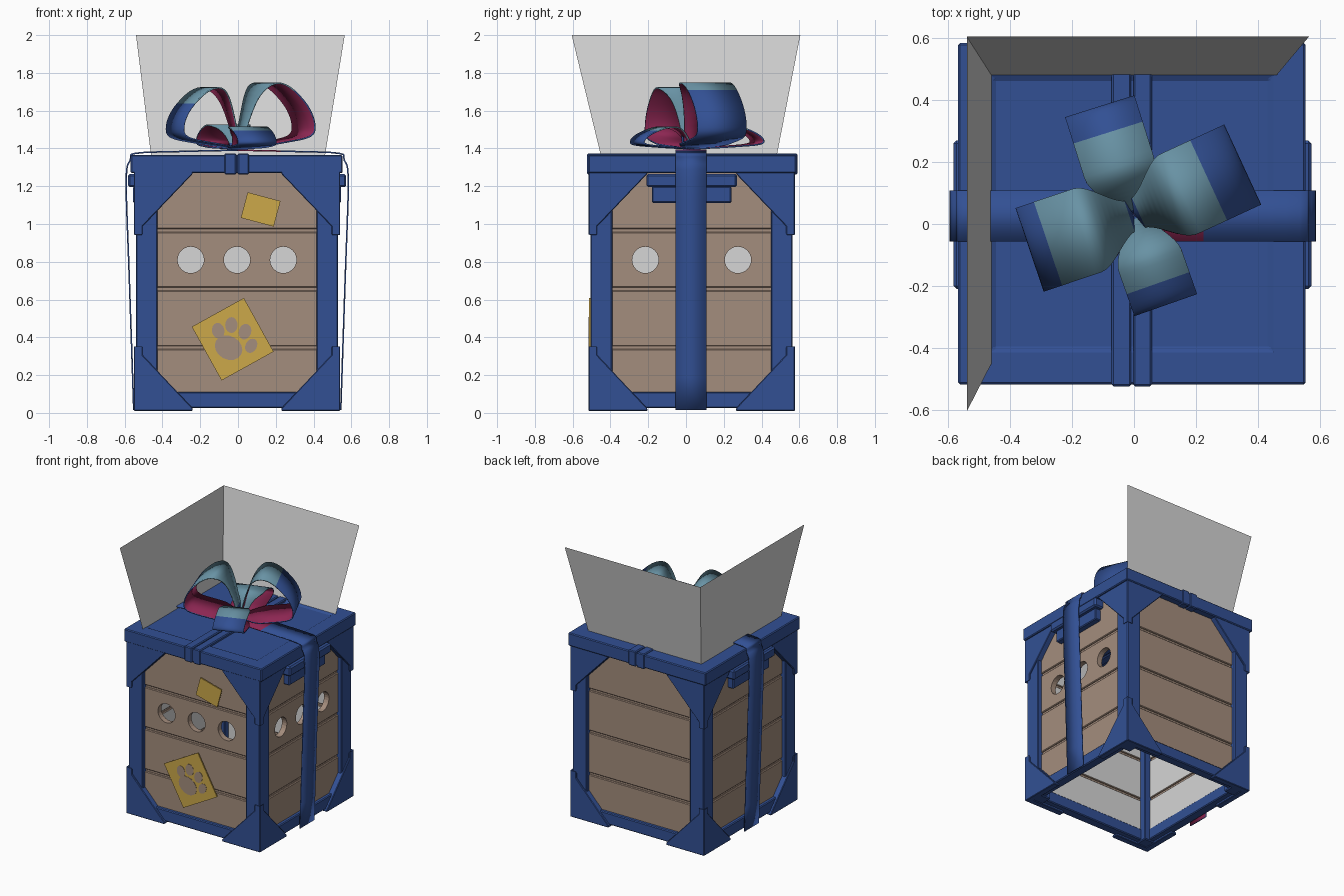
import bpy, bmesh, math
from mathutils import Matrix, Vector

if "Cube" in bpy.data.objects:
    bpy.data.objects.remove(bpy.data.objects["Cube"])

CX, CY, H = -0.005, 0.03, 0.535


def mat(name, r, g, b):
    m = bpy.data.materials.new(name)
    lin = lambda c: ((c / 255 + 0.055) / 1.055) ** 2.4
    m.diffuse_color = (lin(r), lin(g), lin(b), 1)
    m.use_nodes = True
    m.node_tree.nodes["Principled BSDF"].inputs["Base Color"].default_value = m.diffuse_color
    return m


BLUE = mat("navy blue", 50, 80, 148)
WOOD = mat("brown wood", 164, 141, 125)
GREY = mat("pale grey", 214, 214, 214)
GOLD = mat("gold paper", 204, 168, 74)
TEAL = mat("dusty teal", 104, 146, 164)
CRIMSON = mat("crimson lining", 140, 38, 82)
CENTRE = Matrix.Translation((CX, CY, 0))
SIDES = {n: CENTRE @ Matrix.Rotation(i * math.pi / 2, 4, 'Z')
         for i, n in enumerate(("front", "right", "back", "left"))}


def finish(name, bm, mats, xf=Matrix(), bevel=0, recalc=True):
    if recalc:
        bmesh.ops.recalc_face_normals(bm, faces=bm.faces)
    me = bpy.data.meshes.new(name)
    bm.to_mesh(me)
    bm.free()
    ob = bpy.data.objects.new(name, me)
    bpy.context.collection.objects.link(ob)
    ob.matrix_world = xf
    for m in mats:
        me.materials.append(m)
    if bevel:
        b = ob.modifiers.new("bevel", 'BEVEL')
        b.width, b.segments, b.limit_method = bevel, 1, 'ANGLE'
    return ob


def box_bm(x0, x1, y0, y1, z0, z1):
    bm = bmesh.new()
    size = Matrix.Diagonal((x1 - x0, y1 - y0, z1 - z0, 1))
    mid = Matrix.Translation(((x0 + x1) / 2, (y0 + y1) / 2, (z0 + z1) / 2))
    bmesh.ops.create_cube(bm, size=1, matrix=mid @ size)
    return bm


def box(name, m, *dims, xf=Matrix(), bevel=0.006):
    return finish(name, box_bm(*dims), [m], xf, bevel)


def plate(name, m, pts, y0, y1, xf=Matrix(), bevel=0):
    """Outline in x, z extruded along y."""
    bm = bmesh.new()
    f = bm.faces.new([bm.verts.new((x, y0, z)) for x, z in pts])
    r = bmesh.ops.extrude_face_region(bm, geom=[f])
    bmesh.ops.translate(bm, vec=(0, y1 - y0, 0),
                        verts=[v for v in r["geom"] if isinstance(v, bmesh.types.BMVert)])
    return finish(name, bm, [m], xf, bevel)


def curve(pts, n=4):
    """Smooth path through the points."""
    p = [Vector(q) for q in pts]
    p = [2 * p[0] - p[1]] + p + [2 * p[-1] - p[-2]]
    out = []
    for a, b, c, d in zip(p, p[1:], p[2:], p[3:]):
        for k in range(n):
            t = k / n
            out.append(0.5 * (2 * b + (c - a) * t + (2 * a - 5 * b + 4 * c - d) * t * t
                              + (3 * b - a - 3 * c + d) * t ** 3))
    return out + [p[-2]]


# Crate sides: boards, posts, rails and corner gussets
BOARDS = [(0.05, 0.337), (0.353, 0.647), (0.663, 0.957), (0.973, 1.28)]
for side, xf in SIDES.items():
    cutter = None
    if side in ("front", "right"):
        bm = bmesh.new()
        for u in (-0.245, 0, 0.245):
            bmesh.ops.create_cone(bm, cap_ends=True, segments=24, radius1=0.07, radius2=0.07, depth=0.3,
                                  matrix=Matrix.Translation((u, -0.48, 0.81)) @ Matrix.Rotation(math.pi / 2, 4, 'X'))
        cutter = finish(side + "_hole_cutter", bm, [WOOD], xf)
        cutter.hide_render = True
        cutter.hide_viewport = True
    for i, (z0, z1) in enumerate(BOARDS):
        bm = box_bm(-0.455, 0.455, -0.505, -0.465, z0, z1)
        for f in bm.faces:
            f.material_index = int(f.normal.y > 0.5)      # pale inside
        ob = finish(f"{side}_board_{i + 1}", bm, [WOOD, GREY], xf, 0.005)
        if i == 2 and cutter:
            b = ob.modifiers.new("holes", 'BOOLEAN')
            b.object, b.operation, b.solver = cutter, 'DIFFERENCE', 'EXACT'
        if i:
            box(f"{side}_groove_{i}", WOOD, -0.455, 0.455, -0.495, -0.475, z0 - 0.03, z0 + 0.01, xf=xf, bevel=0)
    box(side + "_post", BLUE, -H, -0.42, -H, -0.42, 0.015, 1.28, xf=xf)
    box(side + "_bottom_rail", BLUE, -0.43, 0.43, -0.53, -0.46, 0.025, 0.11, xf=xf)
    for s, n in ((-1, "left"), (1, "right")):
        low = [(0.546, 0.01), (0.235, 0.01), (0.235, 0.025), (0.546, 0.355)]
        high = [(0.546, 0.94), (0.235, 1.265), (0.235, 1.28), (0.546, 1.28)]
        for part, pts in (("lower", low), ("upper", high)):
            plate(f"{side}_{part}_gusset_{n}", BLUE, [(s * x, z) for x, z in pts], -0.546, -0.5, xf, 0.004)

# Lid with recessed panel, centre rails and side latches
bm = box_bm(-0.568, 0.554, -0.518, 0.584, 1.27, 1.365)
top = [f for f in bm.faces if f.normal.z > 0.9]
bmesh.ops.inset_region(bm, faces=top, thickness=0.155)
bmesh.ops.inset_region(bm, faces=top, thickness=0.01, depth=-0.01)
finish("lid", bm, [BLUE], bevel=0.006)
for n, x0, x1 in (("left", -0.072, -0.009), ("right", -0.002, 0.058)):
    box("lid_rail_" + n, BLUE, x0, x1, -0.524, 0.59, 1.262, 1.374)
for side in ("right", "left"):
    box(side + "_latch_bar", BLUE, -0.24, 0.24, -0.578, -0.5, 1.195, 1.265, xf=SIDES[side], bevel=0.01)
    box(side + "_latch_plate", BLUE, -0.21, 0.21, -0.55, -0.5, 1.112, 1.2, xf=SIDES[side])

# Flared pale sheets at the back and left
for n, quad in (("back", [(-0.46, 0.48, 1.36), (0.46, 0.48, 1.36), (0.565, 0.605, 2), (-0.54, 0.605, 2)]),
                ("left", [(-0.46, -0.45, 1.36), (-0.46, 0.48, 1.36), (-0.54, 0.605, 2), (-0.54, -0.605, 2)])):
    bm = bmesh.new()
    bm.faces.new([bm.verts.new(v) for v in quad])
    finish(n + "_flared_sheet", bm, [GREY], recalc=False)

# Paper notes on the front, one with a paw print
CURL = [(-0.16, 0), (-0.08, 0.004), (0, 0.006), (0.08, 0.004), (0.16, 0)]


def note(name, x, z, w, h, angle):
    xf = Matrix.Translation((x, -0.508, z)) @ Matrix.Rotation(-angle, 4, 'Y')
    box(name, GOLD, -w / 2, w / 2, -0.005, 0.004, -h / 2, h / 2, xf=xf, bevel=0)
    return xf


note("small_note", 0.12, 1.077, 0.18, 0.14, math.radians(-15))
xf = note("paw_note", -0.028, 0.39, 0.315, 0.325, math.radians(29))
for i, (x, z, a, b, t) in enumerate([(-0.105, 0.435, 0.033, 0.042, 0.2), (-0.035, 0.465, 0.033, 0.042, 0),
                                     (0.037, 0.43, 0.033, 0.042, -0.3), (0.07, 0.355, 0.03, 0.04, -0.5),
                                     (-0.05, 0.345, 0.076, 0.062, -0.5)]):
    pts = []
    for k in range(16):
        q = k * math.tau / 16
        u, v = a * math.cos(q), b * math.sin(q)
        pts.append((x + u * math.cos(t) - v * math.sin(t), z + u * math.sin(t) + v * math.cos(t)))
    plate(f"paw_pad_{i + 1}", WOOD, pts, -0.515, -0.51)


# Ribbons: strips with a lining on the inner side
def ribbon(name, path, width, xf, tint):
    """Path in x, z; width(x) runs along y; tint(t, x) gives the face colour."""
    bm = bmesh.new()
    rows = [[bm.verts.new((x, s * width(x) / 2, z)) for s in (-1, 1)] for x, z in path]
    n = len(rows) - 1
    for i in range(n):
        f = bm.faces.new((rows[i][0], rows[i + 1][0], rows[i + 1][1], rows[i][1]))
        f.material_index = tint(i / n, path[i][0])
        f.smooth = True
    ob = finish(name, bm, [BLUE, TEAL, CRIMSON], xf, recalc=False)
    s = ob.modifiers.new("lining", 'SOLIDIFY')
    s.thickness, s.offset, s.material_offset = 0.008, -1, 2
    return ob


for s, n in ((-1, "left"), (1, "right")):
    path = curve([(0, 1.395), (0.3, 1.388), (0.54, 1.378), (0.57, 1.34), (0.592, 1.23), (0.575, 0.7), (0.552, 0.015)])
    ribbon(n + "_hanging_ribbon", path, lambda x: 0.165,
           Matrix.Translation((-0.004, 0.026, 0)) @ Matrix.Rotation(0 if s > 0 else math.pi, 4, 'Z'),
           lambda t, x, s=s: 2 if s > 0 and x < 0.2 else 0)

# Bow: two tall loops and two small ones
LOOP = [(0, 0.01), (0.025, 0.13), (0.08, 0.29), (0.15, 0.355), (0.24, 0.335), (0.34, 0.24),
        (0.385, 0.14), (0.36, 0.07), (0.2, 0.035), (0, 0.005)]
for name, axis, sr, sh, w, limit in (("right_bow_loop", (0.91, 0.42), 1, 1, 0.285, 0.46),
                                     ("left_bow_loop", (-0.95, -0.32), 0.92, 0.93, 0.285, 0.52),
                                     ("back_bow_loop", (-0.30, 0.95), 0.95, 0.38, 0.235, 0.5),
                                     ("front_bow_loop", (0.33, -0.94), 0.8, 0.35, 0.215, 0.5)):
    path = curve([(r * sr, 1.392 + h * sh) for r, h in LOOP])

    def width(x, w=w):
        t = max(0, min(1, x / 0.16))
        return w * (0.35 + 0.65 * t * t * (3 - 2 * t))
    ribbon(name, path, width, Matrix.Translation((0, 0.03, 0)) @ Matrix.Rotation(math.atan2(axis[1], axis[0]), 4, 'Z'),
           lambda t, x, k=limit: 1 if 0.08 < t < k else 0)
